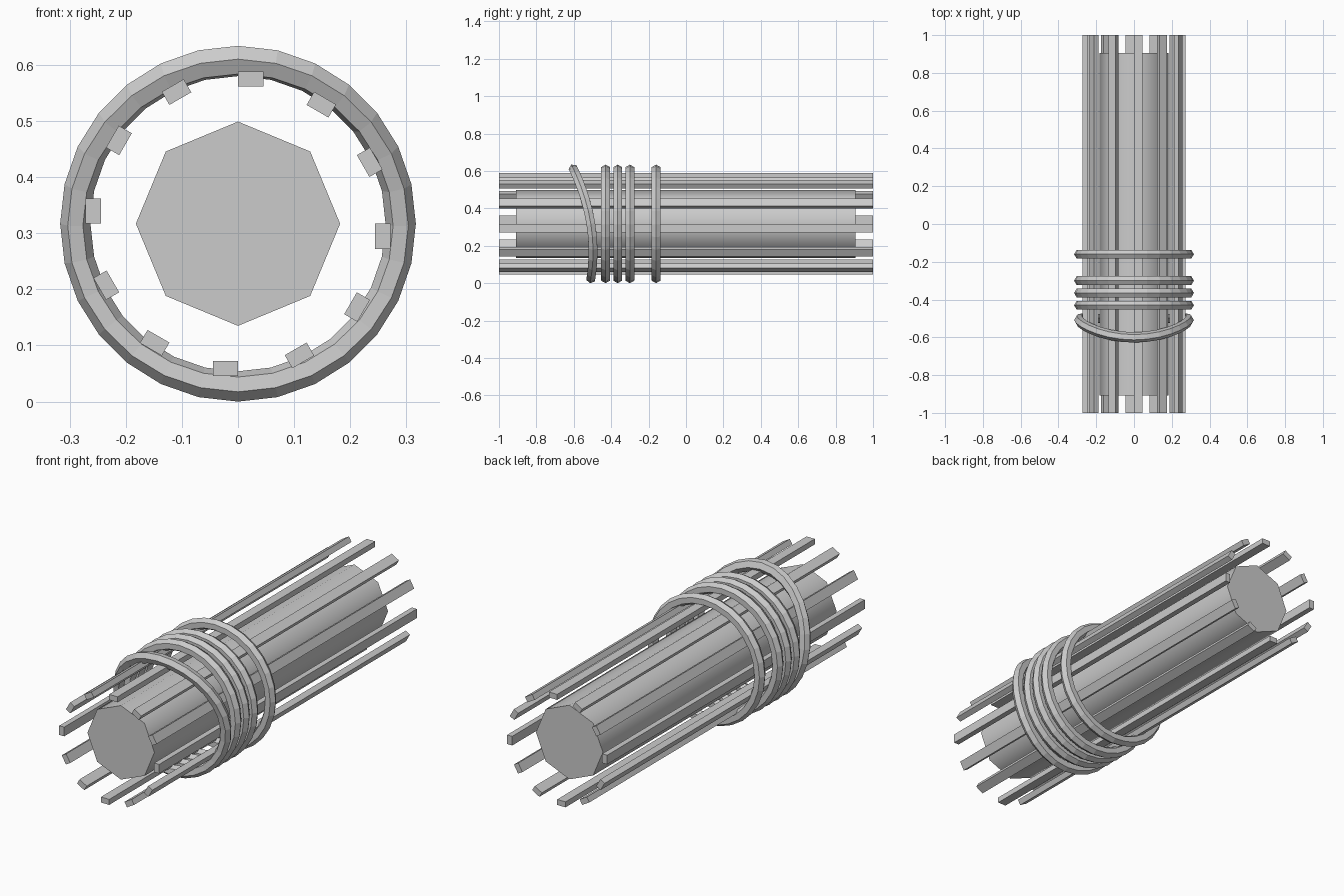
import bpy, math
from mathutils import Matrix, Vector

if "Cube" in bpy.data.objects:
    bpy.data.objects.remove(bpy.data.objects["Cube"])

CZ = 0.317   # height of the shared axis


def apply_all():
    bpy.ops.object.transform_apply(location=True, rotation=True, scale=True)


# central octagonal core, corners pointing up and sideways
bpy.ops.mesh.primitive_cylinder_add(vertices=8, radius=0.182, depth=1.814,
                                    location=(0, -0.002, CZ),
                                    rotation=(math.pi / 2, 0, 0))
core = bpy.context.object
core.name = "core"
apply_all()
bpy.ops.object.shade_smooth_by_angle(angle=math.radians(60))

# twelve long bars around the core, each shifted slightly sideways
for i in range(12):
    turn = Matrix.Rotation(math.radians(30 * i), 4, 'Y')
    bpy.ops.mesh.primitive_cube_add(size=1)
    bar = bpy.context.object
    bar.name = f"bar_{i + 1}"
    bar.data.transform(Matrix.Translation((0, 0, CZ)) @ turn
                       @ Matrix.Translation((0.0225, 0, 0.258))
                       @ Matrix.Diagonal((0.045, 2.0, 0.027, 1)))


def add_ring(name, y):
    bpy.ops.mesh.primitive_torus_add(major_segments=28, minor_segments=6,
                                     major_radius=0.290, minor_radius=0.027,
                                     location=(0, y, CZ),
                                     rotation=(math.pi / 2, 0, 0))
    ring = bpy.context.object
    ring.name = name
    apply_all()
    return ring


# straight hoops
for i, y in enumerate((-0.16, -0.30, -0.365, -0.43)):
    add_ring(f"hoop_{i + 1}", y)

# bent hoop whose top curves forward
bent = add_ring("bent_hoop", 0)
for v in bent.data.vertices:
    d = v.co.z - 0.17
    base = Vector((v.co.x, -0.497 - 0.54 * d * d, v.co.z))
    normal = Vector((0, 1, 1.08 * d)).normalized()
    v.co = base + normal * v.co.y
